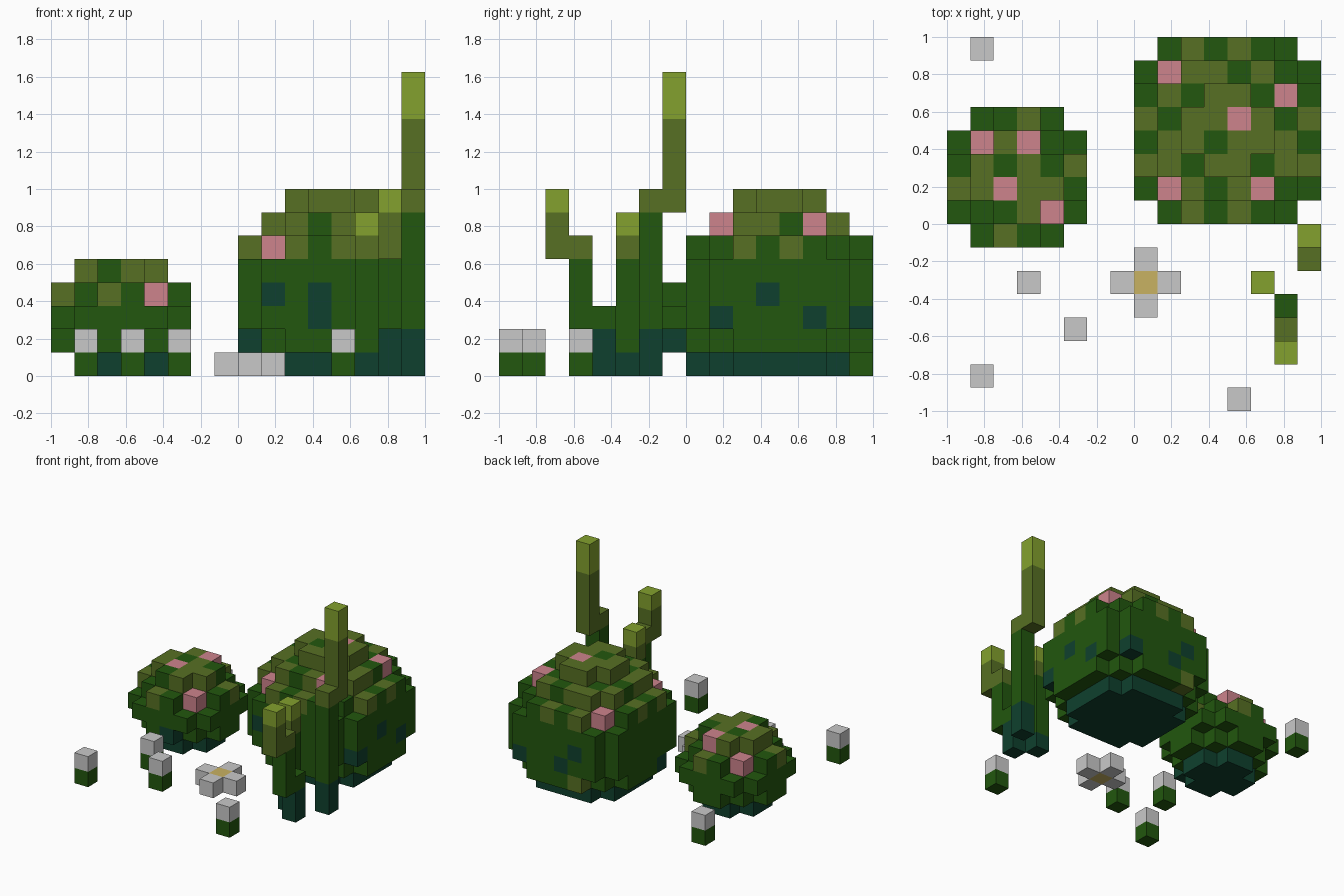
import bpy

if "Cube" in bpy.data.objects:
    bpy.data.objects.remove(bpy.data.objects["Cube"])

V = 0.125  # voxel size

# Flat colours (sRGB 0-255 converted to linear)
def lin(c):
    c /= 255
    return c / 12.92 if c <= 0.04045 else ((c + 0.055) / 1.055) ** 2.4

MATS = {}
for key, name, rgb in [
        ("G", "leaf green", (34, 87, 14)), ("O", "olive green", (87, 112, 35)),
        ("B", "bright lime", (131, 161, 46)), ("T", "deep teal", (15, 64, 46)),
        ("P", "blossom pink", (205, 131, 140)), ("W", "petal white", (201, 201, 201)),
        ("Y", "pollen yellow", (201, 178, 98))]:
    m = bpy.data.materials.new(name)
    m.diffuse_color = (*[lin(c) for c in rgb], 1)
    m.use_nodes = True
    m.node_tree.nodes["Principled BSDF"].inputs["Base Color"].default_value = m.diffuse_color
    MATS[key] = m

# Cube sides: outward direction and the two axes spanning the side
SIDES = [((1, 0, 0), 1, 2), ((-1, 0, 0), 2, 1), ((0, 1, 0), 2, 0),
         ((0, -1, 0), 0, 2), ((0, 0, 1), 0, 1), ((0, 0, -1), 1, 0)]

def voxel_object(name, cells, origin):
    """Outer shell of a {(i, j, k): colour key} voxel set."""
    verts, index, faces, cols = [], {}, [], []
    for p, col in cells.items():
        for d, a, b in SIDES:
            if tuple(p[n] + d[n] for n in range(3)) in cells:
                continue
            face = []
            for u, w in ((0, 0), (1, 0), (1, 1), (0, 1)):
                q = [p[n] + max(d[n], 0) for n in range(3)]
                q[a] += u
                q[b] += w
                q = tuple(q)
                if q not in index:
                    index[q] = len(verts)
                    verts.append([origin[n] + q[n] * V for n in range(3)])
                face.append(index[q])
            faces.append(face)
            cols.append(col)
    keys = sorted(set(cols))
    me = bpy.data.meshes.new(name)
    me.from_pydata(verts, [], faces)
    for k in keys:
        me.materials.append(MATS[k])
    for poly, c in zip(me.polygons, cols):
        poly.material_index = keys.index(c)
    me.update()
    ob = bpy.data.objects.new(name, me)
    bpy.context.collection.objects.link(ob)

def bush(name, origin, layers, top, specks):
    """layers: centred row widths per level; top: colour map, first row at the back."""
    n = len(top)
    cells = {}
    for k, widths in enumerate(layers):
        for j, ch in enumerate(widths):
            w = int(ch)
            for i in range((n - w) // 2, (n + w) // 2):
                cells[i, j, k] = "T" if k == 0 else "G"
    # the highest voxel of each column takes its colour from the map
    for (i, j, k) in list(cells):
        if (i, j, k + 1) not in cells:
            cells[i, j, k] = top[n - 1 - j][i]
    for col, spots in specks.items():
        for s in spots:
            cells[s] = col
    voxel_object(name, cells, origin)

# Large bush
bush("large_bush", (0, 0, 0),
     ["04666640", "46888864", "68888886", "68888886", "68888886",
      "46888864", "04666640", "00244200"],
     ["GGOGOGGG",
      "GPOOGOGG",
      "GOGOOGPG",
      "OGOOPOGO",
      "GOOGOOOG",
      "OOGOOGOO",
      "GPOGOPGG",
      "GGOGOGGG"],
     {"T": [(1, 0, 3), (3, 0, 3), (3, 0, 2), (0, 2, 1), (7, 1, 2), (7, 3, 3),
            (7, 5, 2), (2, 7, 3), (3, 7, 2), (6, 7, 2)],
      "O": [(2, 7, 1)]})

# Small bush
bush("small_bush", (-1, -0.125, 0),
     ["024420", "246642", "466664", "246642", "024420"],
     ["GGGOGG",
      "GPOPGG",
      "GOGOGO",
      "OOPOOG",
      "GGGOPG",
      "GGOGGG"],
     {"T": [(3, 0, 1)]})

# Stalks: columns of (i, j, first level, colours going up)
def stalk(name, x, y, columns):
    cells = {(i, j, k0 + n): c for i, j, k0, s in columns for n, c in enumerate(s)}
    voxel_object(name, cells, (x, y, 0))

stalk("tall_stalk", 0.875, -0.25, [(0, 0, 0, "TTGGGGGO"), (0, 1, 7, "OOOOBB")])
stalk("bent_stalk", 0.75, -0.75, [(0, 2, 0, "TTG"), (0, 1, 2, "GGGO"), (0, 0, 5, "OOB")])
stalk("short_stalk", 0.625, -0.375, [(0, 0, 0, "TGGGGOB")])

# Small white buds on green stems
for n, (x, y) in enumerate([(-0.875, 0.875), (-0.625, -0.375), (-0.375, -0.625),
                            (-0.875, -0.875), (0.5, -1)]):
    stalk(f"bud_{n + 1}", x, y, [(0, 0, 0, "GW")])

# Flat open flower
stalk("open_flower", -0.125, -0.5, [(1, 1, 0, "Y"), (0, 1, 0, "W"), (2, 1, 0, "W"),
                                    (1, 0, 0, "W"), (1, 2, 0, "W")])
